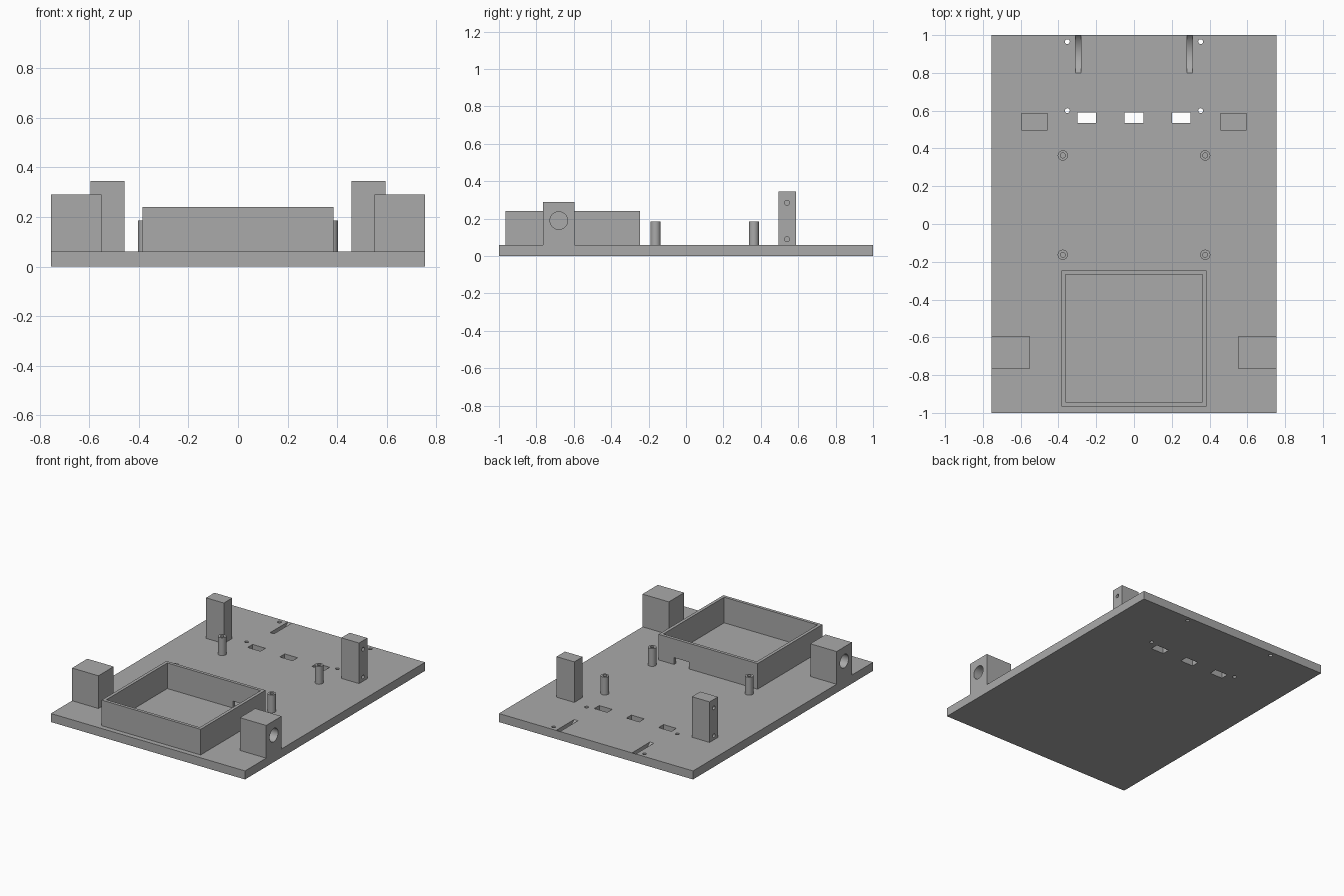
import bpy, bmesh, math
from mathutils import Matrix, Vector

if "Cube" in bpy.data.objects:
    bpy.data.objects.remove(bpy.data.objects["Cube"])

grey = bpy.data.materials.new("plain grey")
grey.diffuse_color = (0.4, 0.4, 0.4, 1)
grey.use_nodes = True
grey.node_tree.nodes["Principled BSDF"].inputs["Base Color"].default_value = grey.diffuse_color
PLATE = 0.06  # top of the base plate


def add_box(bm, x0, x1, y0, y1, z0, z1):
    m = (Matrix.Translation(((x0 + x1) / 2, (y0 + y1) / 2, (z0 + z1) / 2))
         @ Matrix.Diagonal((x1 - x0, y1 - y0, z1 - z0, 1)))
    bmesh.ops.create_cube(bm, size=1, matrix=m)


def add_cyl(bm, centre, r, length, axis="Z", seg=32):
    m = Matrix.Translation(Vector(centre))
    if axis == "X":
        m = m @ Matrix.Rotation(math.pi / 2, 4, "Y")
    bmesh.ops.create_cone(bm, cap_ends=True, segments=seg, radius1=r,
                          radius2=r, depth=length, matrix=m)


def make(name, bm):
    me = bpy.data.meshes.new(name)
    bm.to_mesh(me)
    bm.free()
    ob = bpy.data.objects.new(name, me)
    bpy.context.collection.objects.link(ob)
    me.materials.append(grey)
    return ob


def carve(ob, cut_bm):
    """Subtract the cutter, bake the result and smooth the round walls."""
    cutter = make("cutter", cut_bm)
    cutter.hide_render = True
    mod = ob.modifiers.new("cut", "BOOLEAN")
    mod.operation, mod.solver, mod.object = "DIFFERENCE", "EXACT", cutter
    bpy.ops.object.select_all(action="DESELECT")
    bpy.context.view_layer.objects.active = ob
    ob.select_set(True)
    bpy.ops.object.modifier_apply(modifier=mod.name)
    bpy.data.objects.remove(cutter)
    bpy.ops.object.shade_smooth_by_angle(angle=math.radians(30))


# base plate with cable slots, screw holes and curved grooves
bm = bmesh.new()
add_box(bm, -0.755, 0.755, -1, 1, 0, PLATE)
plate = make("base_plate", bm)
cut = bmesh.new()
for x in (-0.25, 0, 0.25):
    add_box(cut, x - 0.05, x + 0.05, 0.535, 0.59, -0.1, 0.2)
for s in (-1, 1):
    for y in (0.6, 0.965):
        add_cyl(cut, (s * 0.353, y, 0.05), 0.013, 0.3, seg=20)
    add_cyl(cut, (s * 0.295, 0.9, 0.149), 0.134, 0.03, "X", 64)
carve(plate, cut)

# open battery tray with a cable notch in its rear wall
bm = bmesh.new()
add_box(bm, -0.385, 0.385, -0.965, -0.245, PLATE, 0.24)
tray = make("battery_tray", bm)
cut = bmesh.new()
add_box(cut, -0.363, 0.363, -0.943, -0.267, 0, 0.4)
carve(tray, cut)
cut = bmesh.new()
add_box(cut, 0.15, 0.265, -0.32, -0.2, 0, 0.108)
carve(tray, cut)

for s, side in ((-1, "left"), (1, "right")):
    # axle block with a blind bore in the outer face
    bm = bmesh.new()
    add_box(bm, *sorted((s * 0.55, s * 0.755)), -0.765, -0.595, PLATE, 0.29)
    block = make("axle_block_" + side, bm)
    cut = bmesh.new()
    add_cyl(cut, (s * 0.755, -0.68, 0.19), 0.047, 0.3, "X", 40)
    carve(block, cut)

    # tall bracket with two blind screw holes
    bm = bmesh.new()
    add_box(bm, *sorted((s * 0.457, s * 0.595)), 0.495, 0.588, PLATE, 0.345)
    bracket = make("motor_bracket_" + side, bm)
    cut = bmesh.new()
    for z in (0.09, 0.285):
        add_cyl(cut, (s * 0.595, 0.54, z), 0.013, 0.16, "X", 20)
    carve(bracket, cut)

    # hollow standoffs for the circuit board
    for y, end in ((-0.163, "front"), (0.363, "rear")):
        bm = bmesh.new()
        add_cyl(bm, (s * 0.377, y, (PLATE + 0.185) / 2), 0.027, 0.185 - PLATE)
        post = make(f"standoff_{end}_{side}", bm)
        cut = bmesh.new()
        add_cyl(cut, (s * 0.377, y, 0.185), 0.013, 0.16, seg=20)
        carve(post, cut)
